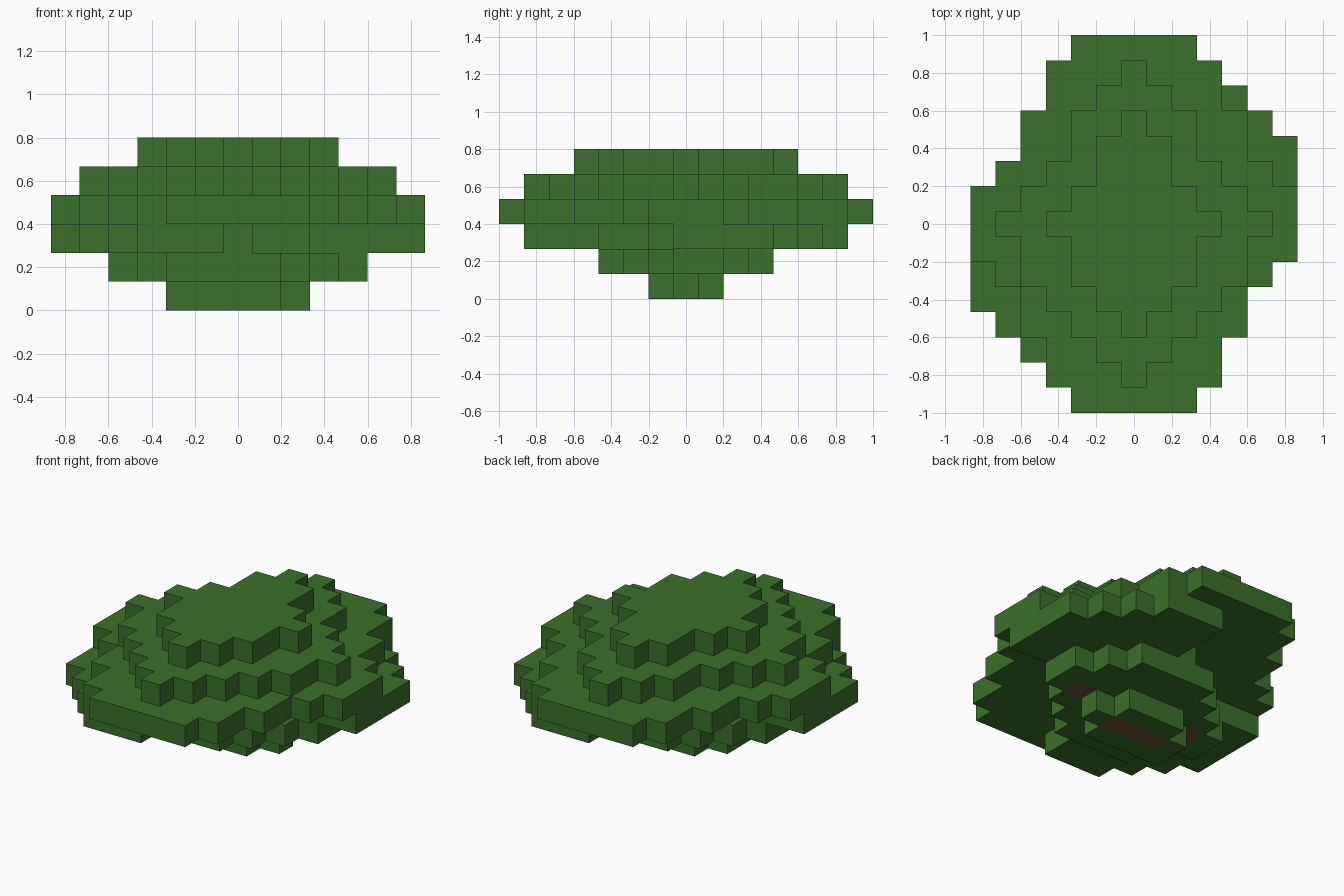
import bpy
import bmesh
from mathutils import Vector

CELL = 2 / 15

cube = bpy.data.objects.get("Cube")
if cube:
    bpy.data.objects.remove(cube, do_unlink=True)


def make_material(name, rgb):
    mat = bpy.data.materials.new(name)
    mat.use_nodes = True
    mat.diffuse_color = (*rgb, 1)
    bsdf = mat.node_tree.nodes["Principled BSDF"]
    bsdf.inputs["Base Color"].default_value = (*rgb, 1)
    bsdf.inputs["Roughness"].default_value = 0.9
    return mat


def symmetric_tier(layer, back_row, half_widths):
    """Rows from back to front, each mirrored about x = 0."""
    return {(i, back_row - n, layer)
            for n, half in enumerate(half_widths)
            for i in range(-half, half + 1)}


def turned_tier(layer, back_spans, middle_half):
    """Back rows as (first, last), from the middle outwards, turned half round for the front."""
    cells = {(i, 0, layer) for i in range(-middle_half, middle_half + 1)}
    for row, (first, last) in enumerate(back_spans, 1):
        for i in range(first, last + 1):
            cells |= {(i, row, layer), (-i, -row, layer)}
    return cells


def build_blocks(name, cells, occupied, mat):
    """Makes only the outer faces of a set of cubes."""
    bm = bmesh.new()
    for cell in sorted(cells):
        center = Vector(cell) + Vector((0, 0, 0.5))
        for axis in range(3):
            for sign in (-1, 1):
                normal = Vector((0, 0, 0))
                normal[axis] = sign
                if tuple(int(a + b) for a, b in zip(cell, normal)) in occupied:
                    continue
                u = Vector((0, 0, 0))
                u[(axis + 1) % 3] = 0.5
                v = normal.cross(u)
                mid = center + normal / 2
                corners = (mid - u - v, mid + u - v, mid + u + v, mid - u + v)
                bm.faces.new([bm.verts.new(c * CELL) for c in corners])
    bmesh.ops.remove_doubles(bm, verts=bm.verts, dist=0.001)
    mesh = bpy.data.meshes.new(name)
    bm.to_mesh(mesh)
    bm.free()
    mesh.materials.append(mat)
    obj = bpy.data.objects.new(name, mesh)
    bpy.context.collection.objects.link(obj)


green = make_material("leaf green", (0.043, 0.163, 0.025))
brown = make_material("bark brown", (0.15, 0.08, 0.045))

# Leaf tiers from the bottom up
tiers = {
    "foliage_base": {(i, j, 0) for j, first, last in
                     ((-1, -2, 1), (0, -2, 2), (1, -1, 1))
                     for i in range(first, last + 1)},
    "foliage_lower": turned_tier(1, [(-3, 4), (-2, 3), (-1, 2)], 4),
    "foliage_skirt": turned_tier(
        2, [(-2, 6), (0, 6), (0, 6), (1, 5), (1, 4), (1, 3)], 6),
    "foliage_middle": symmetric_tier(
        3, 7, [2, 3, 3, 4, 4, 5, 6, 6, 6, 5, 4, 4, 3, 3, 2]),
    "foliage_upper": symmetric_tier(
        4, 6, [0, 1, 2, 2, 3, 4, 5, 4, 4, 3, 2, 1, 0]),
    "foliage_crown": symmetric_tier(5, 4, [0, 1, 1, 2, 3, 2, 2, 1, 0]),
}

# Bark cells showing through the underside
branch = {(i, 0, 0) for i in range(-1, 2)} | {(i, 0, 1) for i in range(-3, 4)}

occupied = set().union(*tiers.values())
for name, cells in tiers.items():
    build_blocks(name, cells - branch, occupied, green)
build_blocks("branch", branch, occupied, brown)
